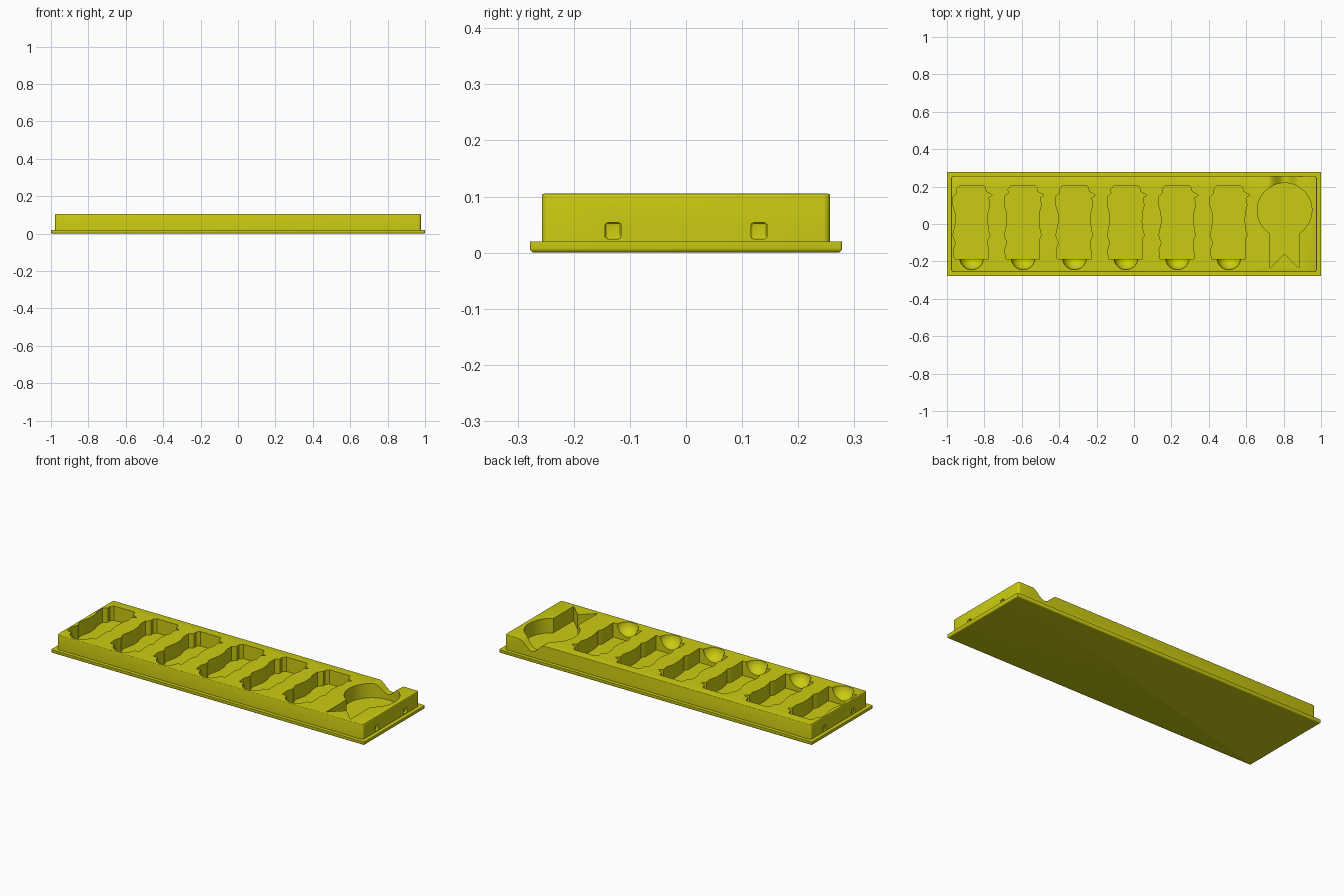
import bpy, bmesh, math
from mathutils import Matrix, Vector

cube = bpy.data.objects.get("Cube")
if cube:
    bpy.data.objects.remove(cube, do_unlink=True)

# Single flat colour
yellow = bpy.data.materials.new("olive_yellow")
yellow.use_nodes = True
colour = (0.6, 0.6, 0.006, 1)
yellow.diffuse_color = colour
yellow.node_tree.nodes["Principled BSDF"].inputs["Base Color"].default_value = colour

TOP, FLOOR = 0.105, 0.022


def make(name, bm):
    bmesh.ops.recalc_face_normals(bm, faces=bm.faces)
    mesh = bpy.data.meshes.new(name)
    bm.to_mesh(mesh)
    bm.free()
    mesh.materials.append(yellow)
    obj = bpy.data.objects.new(name, mesh)
    bpy.context.collection.objects.link(obj)
    return obj


def bevel(bm, rule, radius, segments=4):
    edges = [e for e in bm.edges if rule(e)]
    bmesh.ops.bevel(bm, geom=edges, offset=radius, segments=segments,
                    profile=0.5, affect='EDGES')


def box(size, centre):
    bm = bmesh.new()
    bmesh.ops.create_cube(bm, size=1, matrix=Matrix.Translation(centre) @ Matrix.Diagonal((*size, 1)))
    return bm


def prism(name, points, direction):
    bm = bmesh.new()
    face = bm.faces.new([bm.verts.new(p) for p in points])
    new = bmesh.ops.extrude_face_region(bm, geom=[face])["geom"]
    bmesh.ops.translate(bm, vec=direction,
                        verts=[v for v in new if isinstance(v, bmesh.types.BMVert)])
    return make(name, bm)


def along(axis):
    return lambda e: abs((e.verts[0].co - e.verts[1].co).normalized()[axis]) > 0.99


def at_height(z):
    return lambda e: all(abs(v.co.z - z) < 1e-4 for v in e.verts)


def combine(target, other, operation):
    mod = target.modifiers.new(operation.lower(), 'BOOLEAN')
    mod.operation, mod.solver, mod.object = operation, 'EXACT', other
    bpy.context.view_layer.objects.active = target
    bpy.ops.object.modifier_apply(modifier=mod.name)
    bpy.data.objects.remove(other, do_unlink=True)


# Raised block with rounded corners and softened top rim
bm = box((1.955, 0.514, TOP - 0.01), (0, 0, (TOP + 0.01) / 2))
bevel(bm, along(2), 0.013)
bevel(bm, at_height(TOP), 0.004, 3)
tray = make("tray", bm)

# Wider flange with rounded underside
bm = box((2, 0.556, 0.02), (0, 0, 0.01))
bevel(bm, along(2), 0.004)
bevel(bm, at_height(0), 0.008)
combine(tray, make("flange", bm), 'UNION')

# Repeated figure-shaped pockets, each with a round finger scoop
right_side = [(0.065, 0.203), (0.073, 0.195), (0.078, 0.172), (0.112, 0.155),
              (0.09, 0.14), (0.097, 0.1), (0.086, 0.06), (0.084, 0.01),
              (0.091, -0.04), (0.098, -0.06), (0.085, -0.085), (0.086, -0.12), (0.089, -0.187)]
left_side = [(-0.092, -0.187), (-0.098, -0.14), (-0.085, -0.1), (-0.1, -0.06),
             (-0.093, -0.03), (-0.085, 0.01), (-0.087, 0.06), (-0.1, 0.1),
             (-0.1, 0.145), (-0.078, 0.165), (-0.08, 0.185), (-0.065, 0.203)]
for i in range(6):
    cx = -0.868 + i * 0.275
    outline = [(cx + x, y, FLOOR) for x, y in right_side + left_side]
    combine(tray, prism("pocket_cutter", outline, (0, 0, 0.2)), 'DIFFERENCE')
    bm = bmesh.new()
    bmesh.ops.create_uvsphere(bm, u_segments=40, v_segments=20, radius=0.064,
                              matrix=Matrix.Translation((cx, -0.181, TOP + 0.004)))
    combine(tray, make("scoop_cutter", bm), 'DIFFERENCE')

# Medal-shaped pocket: disc plus forked ribbon
mx, my, radius = 0.805, 0.073, 0.146
half = 0.077
start = math.asin(half / radius)
outline = [(mx - half, -0.235, FLOOR), (mx, -0.16, FLOOR), (mx + half, -0.235, FLOOR)]
for i in range(49):
    a = -math.pi / 2 + start + i / 48 * (2 * math.pi - 2 * start)
    outline.append((mx + radius * math.cos(a), my + radius * math.sin(a), FLOOR))
combine(tray, prism("medal_cutter", outline, (0, 0, 0.2)), 'DIFFERENCE')

# Smooth finger notch through the back wall
wave = [(mx - 0.083 + 0.166 * i / 24, 0.15,
         TOP - 0.026 * (1 - math.cos(2 * math.pi * i / 24))) for i in range(25)]
wave += [(mx + 0.083, 0.15, 0.15), (mx - 0.083, 0.15, 0.15)]
combine(tray, prism("notch_cutter", wave, (0, 0.2, 0)), 'DIFFERENCE')

# Rounded square latch sockets in both ends
for side, depth in ((1, 0.014), (-1, 0.007)):
    for y in (-0.13, 0.13):
        bm = box((depth * 2, 0.029, 0.029), (side * 0.9775, y, 0.039))
        bevel(bm, along(0), 0.006)
        bevel(bm, lambda e: all(abs(v.co.x) < 0.9775 for v in e.verts), 0.004, 3)
        combine(tray, make("socket_cutter", bm), 'DIFFERENCE')

bpy.ops.object.select_all(action='DESELECT')
tray.select_set(True)
bpy.context.view_layer.objects.active = tray
bpy.ops.object.shade_smooth_by_angle(angle=math.radians(30))
